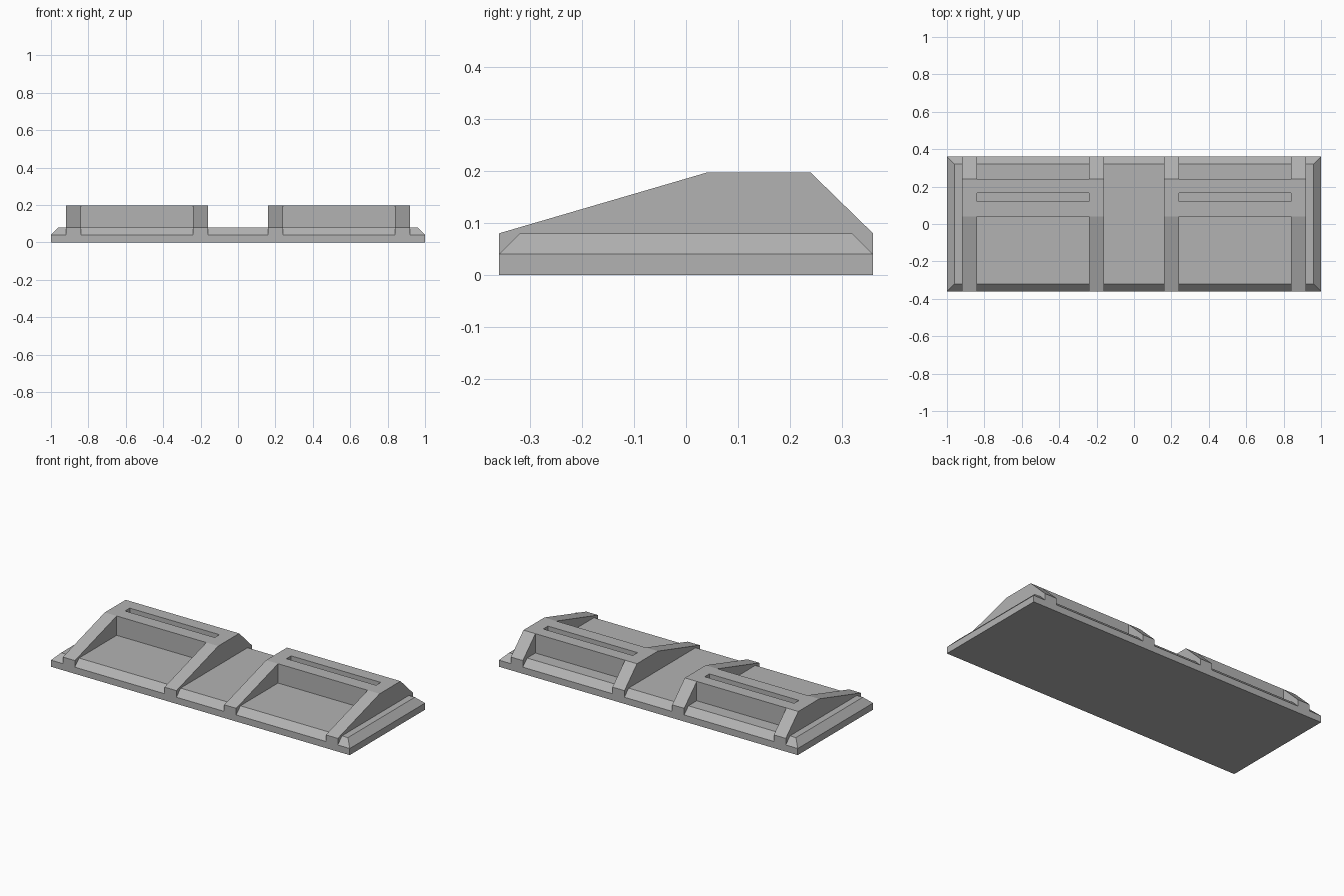
import bpy, bmesh
from mathutils import Vector

if "Cube" in bpy.data.objects:
    bpy.data.objects.remove(bpy.data.objects["Cube"], do_unlink=True)

GREY = (0.45, 0.45, 0.45, 1)
mat = bpy.data.materials.new("plain grey")
mat.diffuse_color = GREY
mat.use_nodes = True
mat.node_tree.nodes["Principled BSDF"].inputs["Base Color"].default_value = GREY


def new_object(name, bm):
    bmesh.ops.recalc_face_normals(bm, faces=bm.faces)
    mesh = bpy.data.meshes.new(name)
    bm.to_mesh(mesh)
    bm.free()
    mesh.materials.append(mat)
    obj = bpy.data.objects.new(name, mesh)
    bpy.context.collection.objects.link(obj)
    return obj


def prism(name, profile, x0, x1):
    """Extrude a (y, z) profile along x."""
    bm = bmesh.new()
    face = bm.faces.new([bm.verts.new((x0, y, z)) for y, z in profile])
    ext = bmesh.ops.extrude_face_region(bm, geom=[face])
    verts = [v for v in ext["geom"] if isinstance(v, bmesh.types.BMVert)]
    bmesh.ops.translate(bm, verts=verts, vec=Vector((x1 - x0, 0, 0)))
    return new_object(name, bm)


def cut(target, y0, y1, z0, x0, x1):
    """Remove a box that is open at the top."""
    top = 0.4
    cutter = prism("cutter", [(y0, z0), (y1, z0), (y1, top), (y0, top)], x0, x1)
    cutter.hide_render = True
    mod = target.modifiers.new("cut", "BOOLEAN")
    mod.operation = "DIFFERENCE"
    mod.solver = "EXACT"
    mod.object = cutter
    bpy.context.view_layer.objects.active = target
    bpy.ops.object.modifier_apply(modifier=mod.name)
    bpy.data.objects.remove(cutter, do_unlink=True)


# Base plate: straight rim, then a chamfer up to the deck
W, D, RIM, DECK, TOP = 1.0, 0.36, 0.04, 0.08, 0.197
bm = bmesh.new()
rings = []
for z, inset in ((0, 0), (RIM, 0), (DECK, 0.04)):
    w, d = W - inset, D - inset
    rings.append([bm.verts.new((sx * w, sy * d, z))
                  for sx, sy in ((-1, -1), (1, -1), (1, 1), (-1, 1))])
for low, high in zip(rings, rings[1:]):
    for i in range(4):
        j = (i + 1) % 4
        bm.faces.new((low[i], low[j], high[j], high[i]))
bm.faces.new(rings[0][::-1])
bm.faces.new(rings[-1])
new_object("base_plate", bm)

# Two frames: a pair of sloped ribs joined by a slotted cross block
slope = [(-D, RIM), (-D, DECK), (0.04, TOP), (0.24, TOP), (D, DECK), (D, RIM)]
for name, side in (("right_frame", -1), ("left_frame", 1)):
    outer = sorted((side * 0.16, side * 0.92))
    inner = sorted((side * 0.24, side * 0.84))
    frame = prism(name, slope, *outer)
    cut(frame, -0.5, 0.04, 0, *inner)      # front bay
    cut(frame, 0.24, 0.5, 0, *inner)       # rear bay
    cut(frame, 0.12, 0.165, TOP - 0.04, *inner)  # slot
